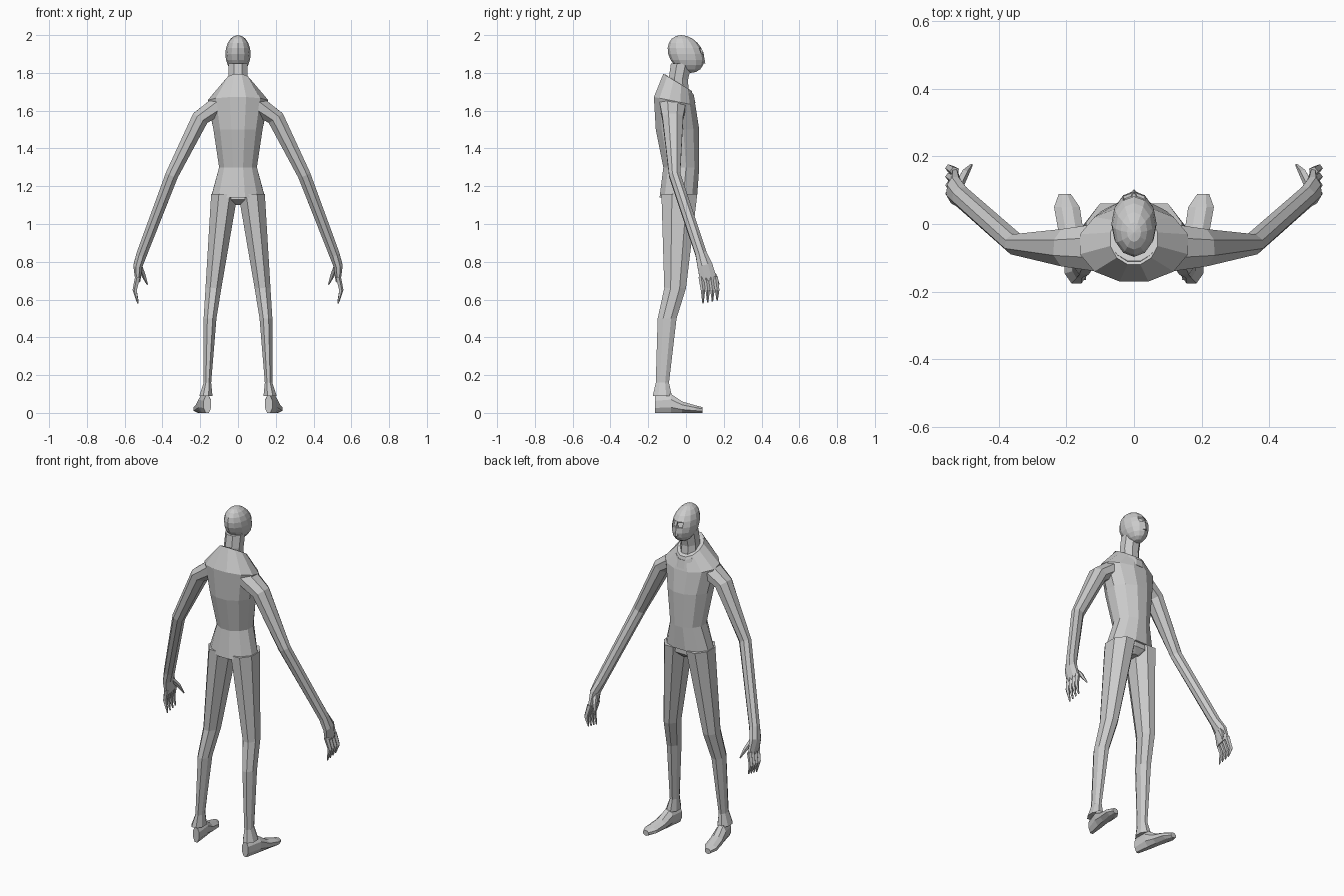
import bpy, bmesh
from math import sin, cos, pi
from mathutils import Vector

cube = bpy.data.objects.get("Cube")
if cube:
    bpy.data.objects.remove(cube)

grey_level = 0.6
colour = (grey_level, grey_level, grey_level, 1)
grey = bpy.data.materials.new("plain_grey")
grey.use_nodes = True
grey.diffuse_color = colour
grey.node_tree.nodes["Principled BSDF"].inputs["Base Color"].default_value = colour


def add_part(name, bm, mirror=False):
    """Turn a bmesh into a named grey object, doubled across x if mirrored."""
    bmesh.ops.recalc_face_normals(bm, faces=bm.faces)
    mesh = bpy.data.meshes.new(name)
    bm.to_mesh(mesh)
    bm.free()
    mesh.materials.append(grey)
    part = bpy.data.objects.new(name, mesh)
    bpy.context.collection.objects.link(part)
    if mirror:
        part.modifiers.new("Mirror", "MIRROR")


def ring(centre, across, along, sides):
    """Outline with flat sides whose extents are the two given vectors."""
    grow = 1 / cos(pi / sides)
    angles = [pi * (i + i + 1) / sides for i in range(sides)]
    return [centre + grow * (across * cos(a) + along * sin(a)) for a in angles]


def span(z, back, front, width, x=0, slope=0, sides=12):
    """Level ring between a back and a front depth; slope tips it forward."""
    depth = (front - back) / 2
    centre = Vector((x, back + depth, z))
    return ring(centre, Vector((width, 0, 0)), Vector((0, depth, depth * slope)), sides)


def loft(name, rings, mirror=False, closed=False):
    """Skin a row of rings; closed joins the last ring back to the first."""
    bm = bmesh.new()
    rows = [[bm.verts.new(point) for point in outline] for outline in rings]
    if closed:
        rows.append(rows[0])
    else:
        bm.faces.new(rows[0])
        bm.faces.new(rows[-1])
    for lower, upper in zip(rows, rows[1:]):
        for i in range(len(lower)):
            bm.faces.new((lower[i - 1], lower[i], upper[i], upper[i - 1]))
    add_part(name, bm, mirror)


def tube(name, stations, sides=8):
    """Mirrored limb: each station is a point, a thickness and a breadth."""
    points = [Vector(point) for point, thick, broad in stations]
    rings = []
    for i, (point, thick, broad) in enumerate(stations):
        tangent = (points[min(i + 1, len(points) - 1)] - points[max(i - 1, 0)]).normalized()
        forward = Vector((0, 1, 0))
        forward = (forward - tangent * forward.dot(tangent)).normalized()
        rings.append(ring(points[i], forward.cross(tangent) * thick, forward * broad, sides))
    loft(name, rings, mirror=True)


# Shirt body: flared hem, narrow waist, deep chest, sloping shoulders
loft("shirt", [
    span(1.15, -.14, .06, width=.14, slope=.1),
    span(1.3, -.12, .07, width=.1),
    span(1.5, -.16, .07, width=.13),
    span(1.65, -.17, .05, width=.16, slope=-.2),
    span(1.75, -.12, .03, width=.07, slope=-.6),
])

# Open collar: outer foot, folded top edge, inner foot
loft("collar", [
    span(height, -.1 - spread, .03 + spread, width=.06 + spread, slope=-.7)
    for height, spread in ((1.7, .02), (1.74, .01), (1.73, 0), (1.69, 0))
], closed=True)

# Hips closing the shirt above the legs
loft("hips", [
    span(1.1, -.07, .02, width=.03),
    span(1.13, -.12, .05, width=.12),
    span(1.2, -.11, .05, width=.11),
])

# Neck
loft("neck", [
    span(1.65, -.08, .02, width=.05, sides=8),
    span(1.77, -.09, .01, width=.05, slope=-.2, sides=8),
    span(1.85, -.08, .03, width=.05, sides=8),
])

# Head: a long skull sheared so the chin juts and the crown leans back
head = bmesh.new()
bmesh.ops.create_uvsphere(head, u_segments=12, v_segments=10, radius=.1)
for vert in head.verts:
    x, y, z = vert.co
    vert.co = (x * .67, y * .94 - z / 4, z + 1.9)
head.normal_update()

# Sunken eyes on either side of the nose bridge
eyes = []
for face in head.faces:
    middle = face.calc_center_median()
    if face.normal.y > .5 and abs(middle.x) < .03 and 0 < middle.z - 1.9 < .03:
        eyes.append(face)
bmesh.ops.inset_individual(head, faces=eyes, thickness=.004, depth=-.008)
add_part("head", head)

# Nose wedge
loft("nose", [
    span(1.85, .07, .1, width=.01, sides=6),
    span(1.91, .07, .09, width=.006, sides=6),
])

# Trouser legs: hip, thigh, knee, ankle and flared cuff
loft("trouser_legs", [
    span(1.16, -.13, .06, width=.07, x=.072, sides=8),
    span(.66, -.115, 0, width=.042, x=.13, sides=8),
    span(.5, -.15, -.05, width=.034, x=.148, sides=8),
    span(.16, -.16, -.09, width=.02, x=.162, sides=8),
    span(.09, -.176, -.075, width=.035, x=.17, sides=8),
], mirror=True)

# Feet: sections from heel to toe, flat-soled and turned outward
foot_sections = []
for y, width, height in ((-.165, .02, .09), (-.08, .033, .1), (-.02, .037, .06),
                         (.05, .038, .04), (.088, .018, .03)):
    centre = Vector((.19 + y / 6, y, height / 2))
    foot_sections.append(ring(centre, Vector((width, 0, 0)), Vector((0, 0, height / 2)), 8))
loft("feet", foot_sections, mirror=True)

# Arms: shoulder, upper arm, elbow, wrist, palm and knuckles
tube("arms", [
    ((.1, -.07, 1.63), .05, .07),
    ((.2, -.07, 1.56), .045, .055),
    ((.35, -.06, 1.26), .034, .03),
    ((.51, .08, .84), .028, .03),
    ((.53, .1, .78), .024, .04),
    ((.53, .12, .7), .013, .045),
])


# Tapering digits, with knuckles bent out and tips curled in
def digit(name, base, knuckle, tip):
    tube(name, [(base, .012, .012), (knuckle, .01, .01), (tip, .003, .003)], sides=5)


for number in range(4):
    y = .08 + number / 40
    digit("finger_" + str(number + 1), (.53, y, .72), (.546, y + .01, .65),
          (.53, y + .01, .58 + number / 200))
digit("thumb", (.52, .11, .78), (.5, .15, .73), (.48, .175, .68))
